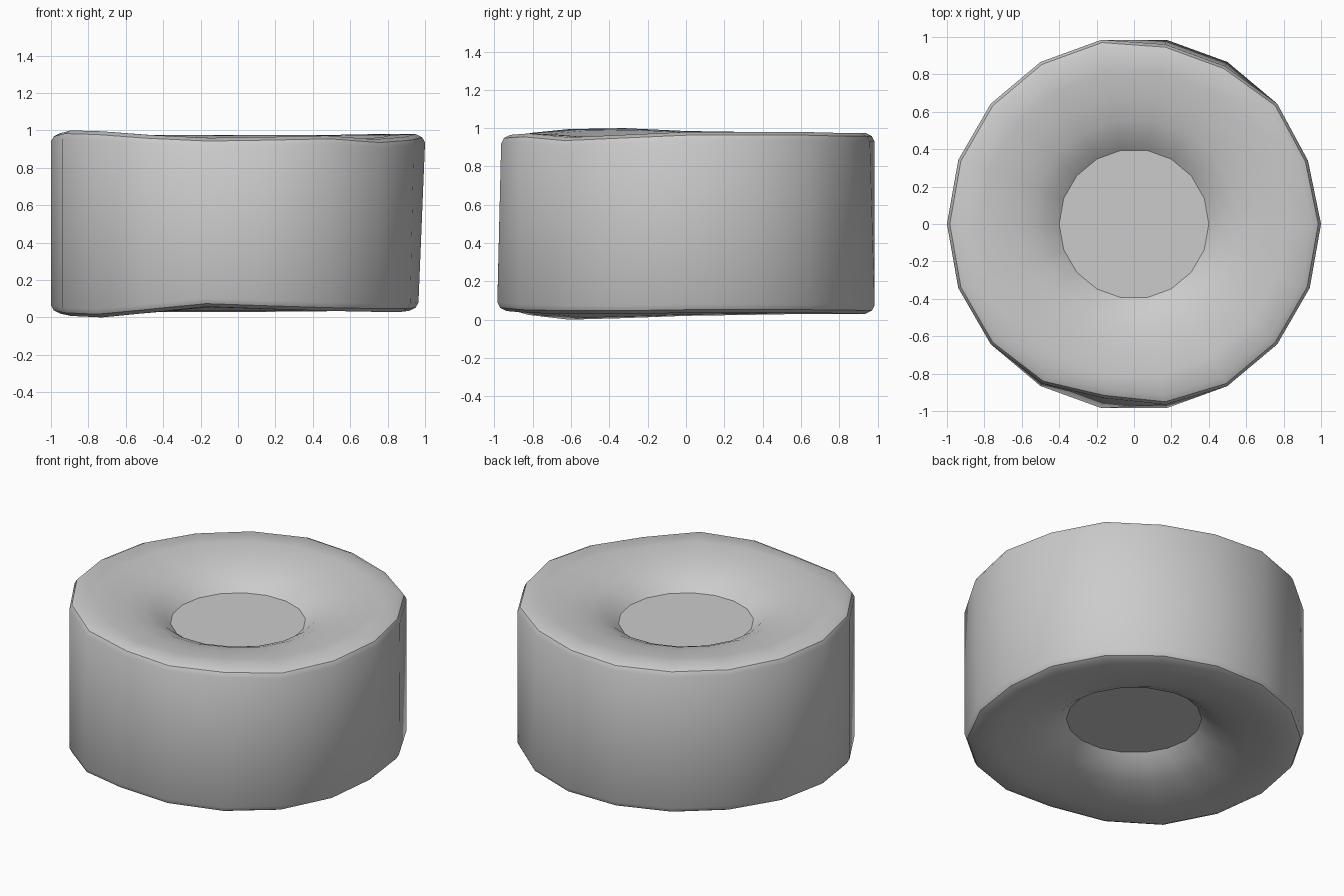
import bpy, bmesh, math

if "Cube" in bpy.data.objects:
    bpy.data.objects.remove(bpy.data.objects["Cube"])

SIDES = 18
# rim heights around the drum, one per 20 degrees starting at +x
TOP_Z = [.98, .98, .98, .975, .975, .975, .975, .975, .98,
         .985, 1.0, .995, .975, .96, .965, .972, .952, .965]
BOT_Z = [.035, .037, .035, .033, .03, .03, .03, .03, .025,
         .02, .008, 0, .025, .057, .045, .035, .03, .03]
# small radius deviations from 1.0
TOP_R = {1: .99, 3: .975, 4: .975, 12: .985, 13: .945, 14: .98}
BOT_R = {0: .965, 17: .98, 1: .985}
# cross-section: rounded edge (inset, drop) and dish (radius, depth below rim)
EDGE = [(0, .045), (.015, .017), (.05, 0)]
DISH = [(.82, .004), (.68, .022), (.56, .053), (.47, .092)]
HUB_R, HUB_TOP, HUB_BOT = .4, .83, .18


def rings(bm, heights, radii, sign, hub_z):
    """Rings from the outer wall inward to the flat hub."""
    base = sum(heights) / SIDES
    result = []

    def ring(func):
        verts = []
        for k in range(SIDES):
            a = 2 * math.pi * k / SIDES
            r, z = func(k)
            verts.append(bm.verts.new((r * math.cos(a), r * math.sin(a), z)))
        result.append(verts)

    for inset, drop in EDGE:
        ring(lambda k: (radii.get(k, 1) - inset, heights[k] - sign * drop))
    for r, depth in DISH:
        w = (r - HUB_R) / (.95 - HUB_R)
        ring(lambda k: (r, base + w * (heights[k] - base) - sign * depth))
    ring(lambda k: (HUB_R, hub_z))
    return result


# Dished drum
bm = bmesh.new()
top = rings(bm, TOP_Z, TOP_R, 1, HUB_TOP)
bottom = rings(bm, BOT_Z, BOT_R, -1, HUB_BOT)
loops = bottom[::-1] + top
for lower, upper in zip(loops, loops[1:]):
    for k in range(SIDES):
        n = (k + 1) % SIDES
        bm.faces.new((lower[k], lower[n], upper[n], upper[k]))
bm.faces.new(top[-1])
bm.faces.new(bottom[-1][::-1])
bmesh.ops.recalc_face_normals(bm, faces=bm.faces)

mesh = bpy.data.meshes.new("dished_drum")
bm.to_mesh(mesh)
bm.free()
drum = bpy.data.objects.new("dished_drum", mesh)
bpy.context.collection.objects.link(drum)
bpy.context.view_layer.objects.active = drum
drum.select_set(True)
bpy.ops.object.shade_smooth_by_angle(angle=math.radians(35))
